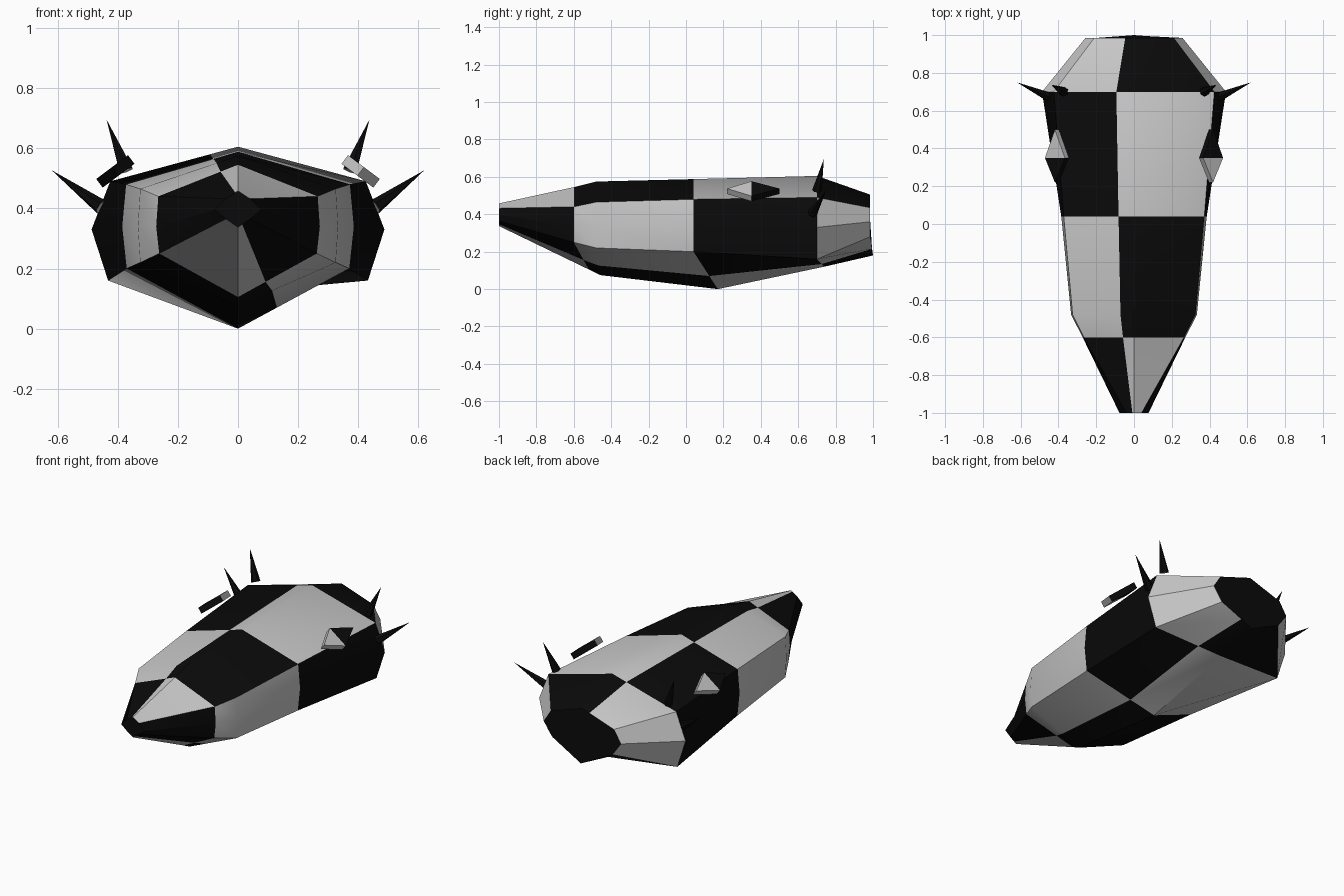
import bpy, bmesh, math
from mathutils import Vector

if "Cube" in bpy.data.objects:
    bpy.data.objects.remove(bpy.data.objects["Cube"])

def material(name, v):
    m = bpy.data.materials.new(name)
    m.diffuse_color = (v, v, v, 1)
    m.use_nodes = True
    m.node_tree.nodes["Principled BSDF"].inputs["Base Color"].default_value = m.diffuse_color
    return m

light = material("light_grey", 0.58)
black = material("black", 0.003)

def make(name, bm, smooth=False):
    bmesh.ops.recalc_face_normals(bm, faces=bm.faces)
    me = bpy.data.meshes.new(name)
    bm.to_mesh(me)
    bm.free()
    ob = bpy.data.objects.new(name, me)
    bpy.context.collection.objects.link(ob)
    me.materials.append(light)
    me.materials.append(black)
    if smooth:
        bpy.ops.object.select_all(action='DESELECT')
        ob.select_set(True)
        bpy.context.view_layer.objects.active = ob
        bpy.ops.object.shade_smooth_by_angle(angle=math.radians(32))
    return ob

# Body: lofted octagonal rings
# y, top z, shoulder (x, z), side (x, z), low (x, z), bottom (y, z)
rings = [
    (-1.0, .458, (.04, .432), (.077, .395), (.04, .365), (-1.0, .337)),
    (-.60, .545, (.265, .44), (.272, .34), (.262, .25), (-.52, .105)),
    (-.48, .575, (.325, .465), (.333, .34), (.325, .22), (-.46, .075)),
    (.04, .588, (.372, .48), (.385, .34), (.37, .20), (.17, .0)),
    (.70, .605, (.425, .49), (.487, .33), (.432, .16), (.74, .12)),
    (.985, .505, (.21, .435), (.257, .36), (.20, .28), (1.0, .18)),
]
bands = [0, 1, 1, 2, 3]                       # colour band between rings
sectors = [0, 0, 1, 1, 1, 2, 2, 3, 3, 3]      # colour sector around the ring

def ring_points(y, zt, sh, sd, lo, bt):
    right = [Vector((p[0], y, p[1])) for p in (sh, sd, lo)]
    left = [Vector((-p.x, p.y, p.z)) for p in right]
    top, bottom = Vector((0, y, zt)), Vector((0, bt[0], bt[1]))
    return [top.lerp(left[0], .22), top, *right, bottom.lerp(right[2], .35),
            bottom, left[2], left[1], left[0]]

bm = bmesh.new()
loops = [[bm.verts.new(p) for p in ring_points(*r)] for r in rings]
n = len(sectors)
for i, band in enumerate(bands):
    for j in range(n):
        k = (j + 1) % n
        f = bm.faces.new((loops[i][j], loops[i][k], loops[i + 1][k], loops[i + 1][j]))
        f.material_index = (sectors[j] + band) % 2
for cap in (loops[0], loops[-1]):
    bm.faces.new(cap).material_index = 1
make("body", bm, True)

# Eyes: tilted kite-shaped plates on the shoulders
def eye(name, s):
    bm = bmesh.new()
    across = Vector((.8 * s, 0, -.6))
    normal = Vector((.6 * s, 0, .8))
    centre = Vector((.408 * s, 0, .523))
    outline = [(0, .22), (.066, .35), (0, .50), (-.066, .35)]
    lay = [[bm.verts.new(centre + across * u + normal * h + Vector((0, y, 0)))
            for u, y in outline] for h in (.018, -.018)]
    for L in lay:                              # front and back halves
        bm.faces.new((L[0], L[1], L[3]))
        bm.faces.new((L[1], L[2], L[3]))
    for j in range(4):
        k = (j + 1) % 4
        bm.faces.new((lay[0][j], lay[0][k], lay[1][k], lay[1][j]))
    for f in bm.faces:
        back = f.calc_center_median().y > .36
        f.material_index = int(back if s > 0 else not back)
    make(name, bm)

# Spikes: thin cones from base to tip
def spike(name, base, tip, r=.026):
    bm = bmesh.new()
    base, tip = Vector(base), Vector(tip)
    d = tip - base
    bmesh.ops.create_cone(bm, cap_ends=True, segments=6, radius1=r, radius2=0, depth=d.length)
    rot = d.to_track_quat('Z', 'Y')
    for v in bm.verts:
        v.co = rot @ v.co + (base + tip) / 2
    for f in bm.faces:
        f.material_index = 0 if len(f.verts) == 6 else 1
    make(name, bm)

for side, s in (("right", 1), ("left", -1)):
    eye(side + "_eye", s)
    spike(side + "_upper_spike", (.372 * s, .70, .525), (.437 * s, .737, .695))
    spike(side + "_lower_spike", (.455 * s, .675, .405), (.62 * s, .75, .527))
